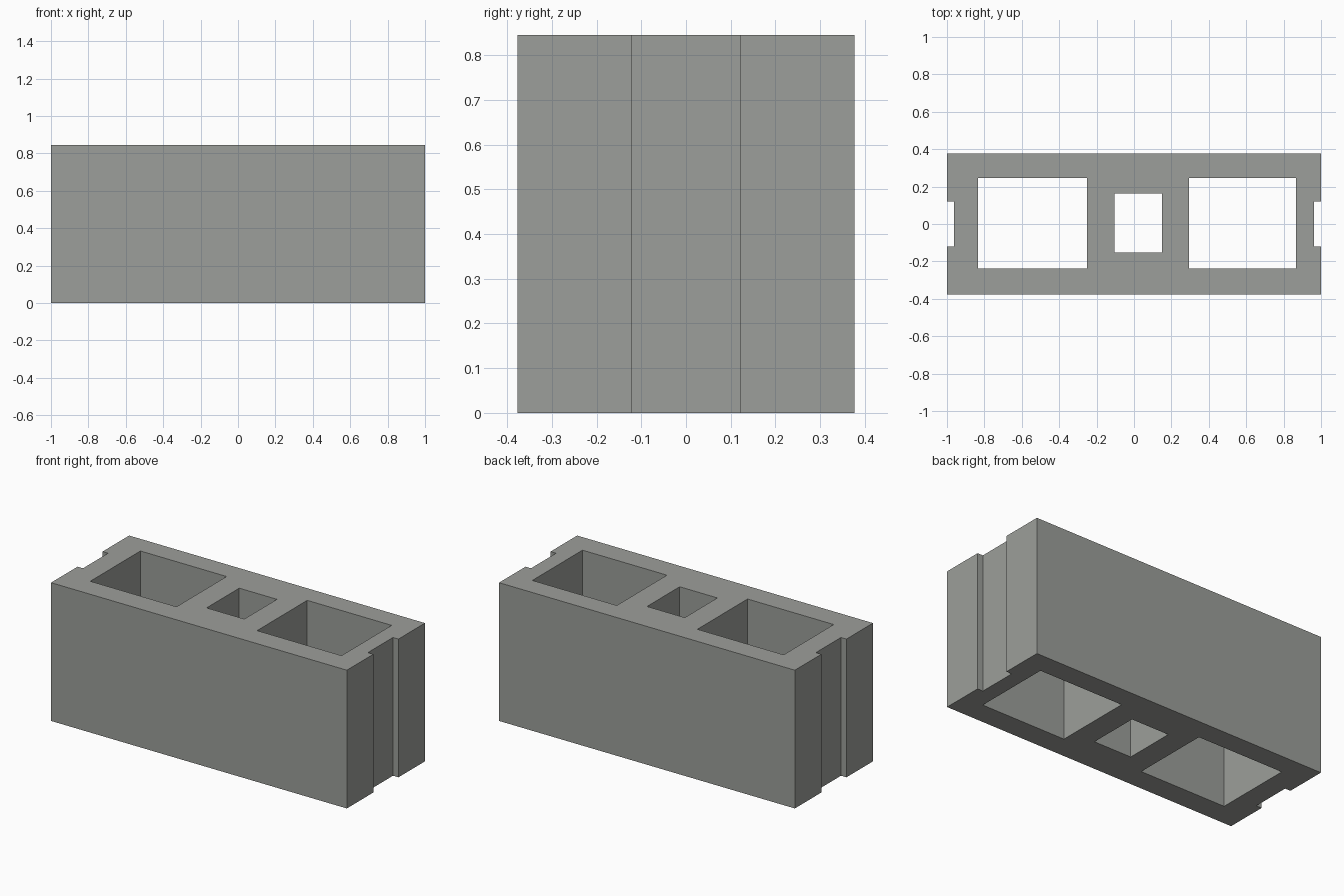
import bpy
import bmesh

if "Cube" in bpy.data.objects:
    bpy.data.objects.remove(bpy.data.objects["Cube"])

HEIGHT = 0.845
HALF_Y = 0.377
NOTCH_X, NOTCH_Y = 0.963, 0.121


def rect(x0, x1, y0, y1):
    return [(x0, y0), (x1, y0), (x1, y1), (x0, y1)]


# Outer outline with a groove in each end: one half, then its rotated twin
half = [(1, -HALF_Y), (1, -NOTCH_Y), (NOTCH_X, -NOTCH_Y),
        (NOTCH_X, NOTCH_Y), (1, NOTCH_Y), (1, HALF_Y)]
outline = half + [(-x, -y) for x, y in half]

# Two large cores and a small middle core
loops = [outline,
         rect(-0.833, -0.25, -0.237, 0.247),
         rect(-0.105, 0.15, -0.153, 0.162),
         rect(0.295, 0.866, -0.237, 0.247)]

# Fill the plan and extrude it to full height
bm = bmesh.new()
edges = []
for loop in loops:
    verts = [bm.verts.new((x, y, 0)) for x, y in loop]
    edges += [bm.edges.new((verts[i - 1], verts[i])) for i in range(len(verts))]
bmesh.ops.triangle_fill(bm, edges=edges, use_beauty=True, normal=(0, 0, 1))
ext = bmesh.ops.extrude_face_region(bm, geom=bm.faces[:], use_keep_orig=True)
top = [v for v in ext["geom"] if isinstance(v, bmesh.types.BMVert)]
bmesh.ops.translate(bm, verts=top, vec=(0, 0, HEIGHT))
bmesh.ops.recalc_face_normals(bm, faces=bm.faces[:])

mesh = bpy.data.meshes.new("concrete_block")
bm.to_mesh(mesh)
bm.free()
block = bpy.data.objects.new("concrete_block", mesh)
bpy.context.collection.objects.link(block)

# Concrete colour
concrete = bpy.data.materials.new("concrete grey")
concrete.diffuse_color = (0.335, 0.345, 0.325, 1)
concrete.use_nodes = True
concrete.node_tree.nodes["Principled BSDF"].inputs["Base Color"].default_value = concrete.diffuse_color
mesh.materials.append(concrete)
